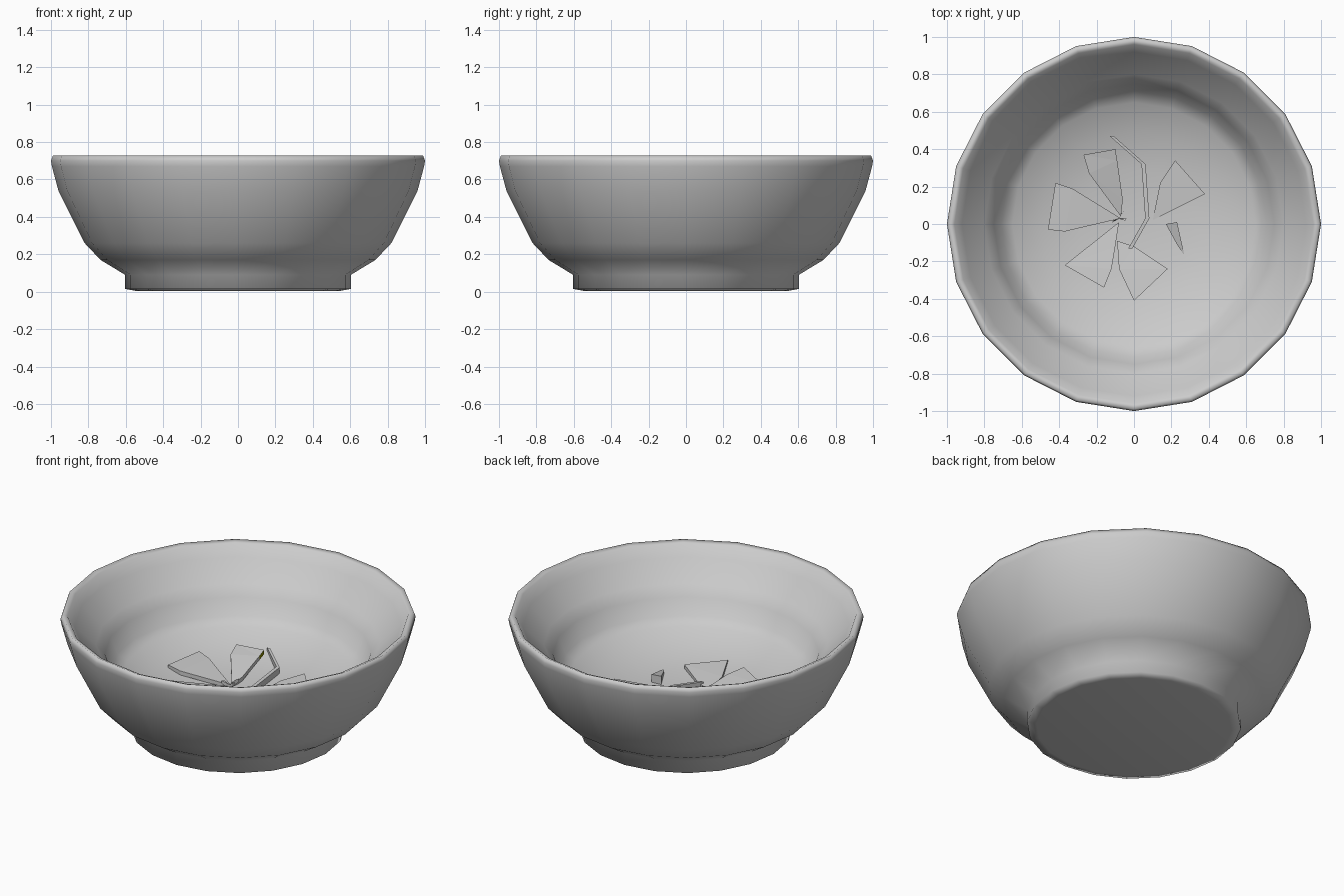
import bpy, bmesh, math
from mathutils import Vector

if "Cube" in bpy.data.objects:
    bpy.data.objects.remove(bpy.data.objects["Cube"])

SIDES = 20


def add_object(name, bm):
    bmesh.ops.recalc_face_normals(bm, faces=bm.faces)
    mesh = bpy.data.meshes.new(name)
    bm.to_mesh(mesh)
    bm.free()
    obj = bpy.data.objects.new(name, mesh)
    bpy.context.collection.objects.link(obj)
    return obj


def lathe(name, profile):
    bm = bmesh.new()
    rings = []
    for r, z in profile:
        n = SIDES if r > 0 else 1
        rings.append([bm.verts.new((r * math.cos(2 * math.pi * i / SIDES),
                                    r * math.sin(2 * math.pi * i / SIDES), z)) for i in range(n)])
    for a, b in zip(rings, rings[1:]):
        for i in range(SIDES):
            j = (i + 1) % SIDES
            ids = [a[i % len(a)], a[j % len(a)], b[j % len(b)], b[i % len(b)]]
            bm.faces.new(list(dict.fromkeys(ids)))
    for f in bm.faces:
        f.smooth = True
    return add_object(name, bm)


def slab(name, outline, thick=0.025, colour_edge=None, mat=None):
    """Thin solid with the given top outline."""
    bm = bmesh.new()
    top = [bm.verts.new(p) for p in outline]
    low = [bm.verts.new(Vector(p) - Vector((0, 0, thick))) for p in outline]
    bm.faces.new(top)
    bm.faces.new(low[::-1])
    for i in range(len(top)):
        j = (i + 1) % len(top)
        f = bm.faces.new((top[j], top[i], low[i], low[j]))
        if i == colour_edge:
            f.material_index = 1
    bmesh.ops.triangulate(bm, faces=[f for f in bm.faces if len(f.verts) > 4])
    obj = add_object(name, bm)
    if mat:
        obj.data.materials.append(None)
        obj.data.materials.append(mat)
    return obj


# Bowl: foot, outer wall, rounded rim, inner step and dished floor in one profile
lathe("bowl", [
    (0, 0.005), (0.55, 0.005), (0.603, 0.015), (0.603, 0.09), (0.735, 0.17), (0.82, 0.26),
    (0.96, 0.54), (0.995, 0.67), (1.0, 0.70), (0.99, 0.727), (0.96, 0.715),
    (0.92, 0.65), (0.80, 0.54), (0.75, 0.48), (0.71, 0.38), (0.65, 0.345),
    (0.50, 0.285), (0.30, 0.245), (0, 0.23)])

yellow = bpy.data.materials.new("petal_yellow")
yellow.diffuse_color = (0.25, 0.25, 0.0, 1)
yellow.use_nodes = True
yellow.node_tree.nodes["Principled BSDF"].inputs["Base Color"].default_value = yellow.diffuse_color

# Flower relief on the floor: flat angular petals, sunk towards the middle
petals = [
    [(-0.07, 0.04, 0.25), (-0.06, 0.13, 0.267), (-0.09, 0.34, 0.308), (-0.10, 0.40, 0.32), (-0.27, 0.37, 0.32), (-0.24, 0.27, 0.305)],
    [(-0.07, 0.03, 0.25), (-0.33, 0.19, 0.285), (-0.42, 0.22, 0.295), (-0.46, -0.03, 0.295), (-0.37, -0.04, 0.285)],
    [(-0.08, 0.01, 0.25), (-0.37, -0.22, 0.30), (-0.16, -0.34, 0.305), (-0.12, -0.24, 0.29), (-0.10, -0.12, 0.27)],
    [(-0.09, -0.09, 0.245), (-0.08, -0.24, 0.262), (0.0, -0.41, 0.28), (0.18, -0.24, 0.27), (0.0, -0.12, 0.25)],
    [(0.10, 0.02, 0.24), (0.14, 0.22, 0.262), (0.22, 0.34, 0.282), (0.38, 0.16, 0.28)],
]
for k, outline in enumerate(petals):
    tinted = k == 0
    slab(f"petal_{k + 1}", outline, 0.025, 2 if tinted else None, yellow if tinted else None)

# Small leaf, raised at its inner end
slab("leaf", [(0.17, 0.0, 0.29), (0.23, 0.01, 0.29), (0.27, -0.17, 0.245), (0.23, -0.11, 0.26)], 0.06)

# Curved stem as a narrow ribbon
path = [(-0.13, 0.47, 0.30), (0.04, 0.32, 0.285), (0.06, 0.03, 0.27), (-0.03, -0.13, 0.26)]
for a, b in zip(path, path[1:]):
    va, vb, side = Vector(a), Vector(b), Vector((0.022, 0, 0))
    slab("stem", [va, vb, vb + side, va + side], 0.04)

# Stamens: tiny spikes at the flower centre
for x, y in [(-0.05, 0.08), (-0.04, 0.03), (-0.11, 0.02)]:
    slab("stamen", [(-0.08, 0.03, 0.25), (x, y, 0.275), (x - 0.008, y - 0.012, 0.275)], 0.02)
